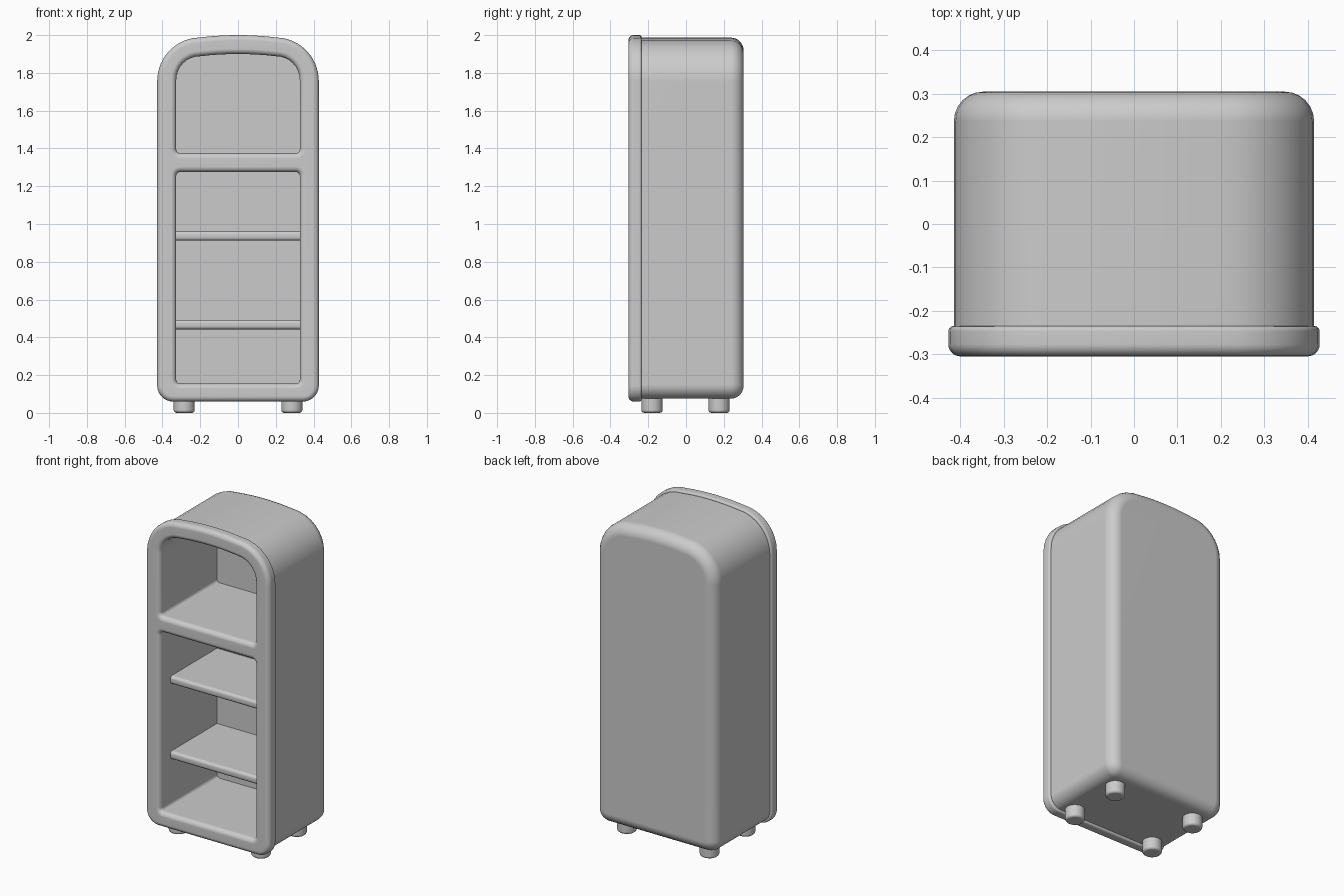
import bpy, bmesh, math

cube = bpy.data.objects.get("Cube")
if cube:
    bpy.data.objects.remove(cube, do_unlink=True)

grey = bpy.data.materials.new("plain grey")
grey.use_nodes = True
grey.diffuse_color = (0.6, 0.6, 0.6, 1)
bsdf = next(n for n in grey.node_tree.nodes if n.type == 'BSDF_PRINCIPLED')
bsdf.inputs["Base Color"].default_value = grey.diffuse_color

STEPS = 8


def arch(shape, d):
    """Rounded outline (x, z), moved inward by d."""
    hw, z0, z1, rt, rb, bow = shape
    hw, z0, z1, rt, rb = hw - d, z0 + d, z1 - d, max(rt - d, 0.003), max(rb - d, 0.003)
    half = []
    for k in range(STEPS + 1):
        a = math.pi / 2 * (k / STEPS - 1)
        half.append((hw - rb + rb * math.cos(a), z0 + rb + rb * math.sin(a)))
    for k in range(STEPS + 1):
        a = math.pi / 2 * k / STEPS
        half.append((hw - rt + rt * math.cos(a), z1 - bow - rt + rt * math.sin(a)))
    for t in (0.75, 0.5, 0.25):
        half.append(((hw - rt) * t, z1 - bow * t * t))
    return half + [(0, z1)] + [(-x, z) for x, z in reversed(half)]


def round_front(y, r, sign=1, n=6):
    """Insets and depths of a rounded edge starting on the plane y."""
    angles = [math.pi / 2 * k / n for k in range(n + 1)]
    return [(sign * r * (1 - math.sin(a)), y + r * (1 - math.cos(a))) for a in angles]


def round_back(y, r, n=6):
    return [(d, 2 * y - yy) for d, yy in reversed(round_front(y, r, 1, n))]


def loft(bm, shape, profile):
    """Walls through the insets and depths; returns first and last ring."""
    rings = [[bm.verts.new((x, y, z)) for x, z in arch(shape, d)] for d, y in profile]
    for a, b in zip(rings, rings[1:]):
        for i in range(len(a)):
            j = (i + 1) % len(a)
            bm.faces.new((a[i], a[j], b[j], b[i]))
    return rings[0], rings[-1]


def fill(bm, rings, ny):
    """Flat face around several rings, leaving the inner ones open."""
    edges = [bm.edges.get((r[i - 1], r[i])) for r in rings for i in range(len(r))]
    bmesh.ops.triangle_fill(bm, edges=edges, use_beauty=True, normal=(0, ny, 0))


def finish(name, bm):
    bmesh.ops.recalc_face_normals(bm, faces=bm.faces[:])
    mesh = bpy.data.meshes.new(name)
    bm.to_mesh(mesh)
    bm.free()
    mesh.materials.append(grey)
    ob = bpy.data.objects.new(name, mesh)
    bpy.context.collection.objects.link(ob)
    bpy.ops.object.select_all(action='DESELECT')
    ob.select_set(True)
    bpy.context.view_layer.objects.active = ob
    bpy.ops.object.shade_smooth_by_angle(angle=math.radians(35))
    mod = ob.modifiers.new("even shading", 'WEIGHTED_NORMAL')
    mod.keep_sharp = True
    return ob


# Outlines: half width, bottom, top, top radius, bottom radius, bow of the top
BODY = (0.415, 0.075, 1.987, 0.22, 0.075, 0.012)
FRAME = (0.428, 0.06, 2.0, 0.23, 0.085, 0.012)
HOLES = [(0.327, 1.375, 1.9, 0.125, 0.02, 0.012),
         (0.327, 0.155, 1.275, 0.02, 0.02, 0)]
FRONT, JOINT, BACK, INNER_BACK = -0.305, -0.235, 0.305, 0.26

# Cabinet body with its two compartments
bm = bmesh.new()
start, end = loft(bm, BODY, [(0, -0.265)] + round_back(BACK, 0.068))
bm.faces.new(end)
mouths = [start]
for hole in HOLES:
    mouth, back = loft(bm, hole, [(0, -0.265), (0, INNER_BACK)])
    bm.faces.new(back)
    mouths.append(mouth)
fill(bm, mouths, -1)
finish("cabinet_body", bm)

# Rounded front frame with crossbar
bm = bmesh.new()
pairs = [loft(bm, FRAME, round_front(FRONT, 0.028) + round_back(JOINT, 0.012, 3))]
for hole in HOLES:
    pairs.append(loft(bm, hole, round_front(FRONT, 0.028, -1) + [(0, JOINT)]))
fill(bm, [p[0] for p in pairs], -1)
fill(bm, [p[1] for p in pairs], 1)
finish("front_frame", bm)

# Shelves with rounded front edges
for name, z in (("lower_shelf", 0.467), ("upper_shelf", 0.937)):
    bm = bmesh.new()
    bmesh.ops.create_cube(bm, size=1)
    for v in bm.verts:
        v.co = (v.co.x * 0.66, 0.032 + v.co.y * 0.464, z + v.co.z * 0.05)
    lips = [e for e in bm.edges if all(v.co.y < 0 for v in e.verts)
            and abs(e.verts[0].co.x - e.verts[1].co.x) > 0.1]
    bmesh.ops.bevel(bm, geom=lips, offset=0.018, segments=4, profile=0.5, affect='EDGES')
    finish(name, bm)

# Four round feet
for side, x in (("left", 0.285), ("right", -0.285)):
    for end_name, y in (("front", -0.18), ("back", 0.175)):
        bm = bmesh.new()
        bmesh.ops.create_cone(bm, cap_ends=True, segments=24, radius1=0.056,
                              radius2=0.056, depth=0.09)
        bmesh.ops.translate(bm, verts=bm.verts[:], vec=(x, y, 0.045))
        rim = [e for e in bm.edges if all(v.co.z < 0.01 for v in e.verts)]
        bmesh.ops.bevel(bm, geom=rim, offset=0.015, segments=3, profile=0.5, affect='EDGES')
        finish(f"{end_name}_{side}_foot", bm)
